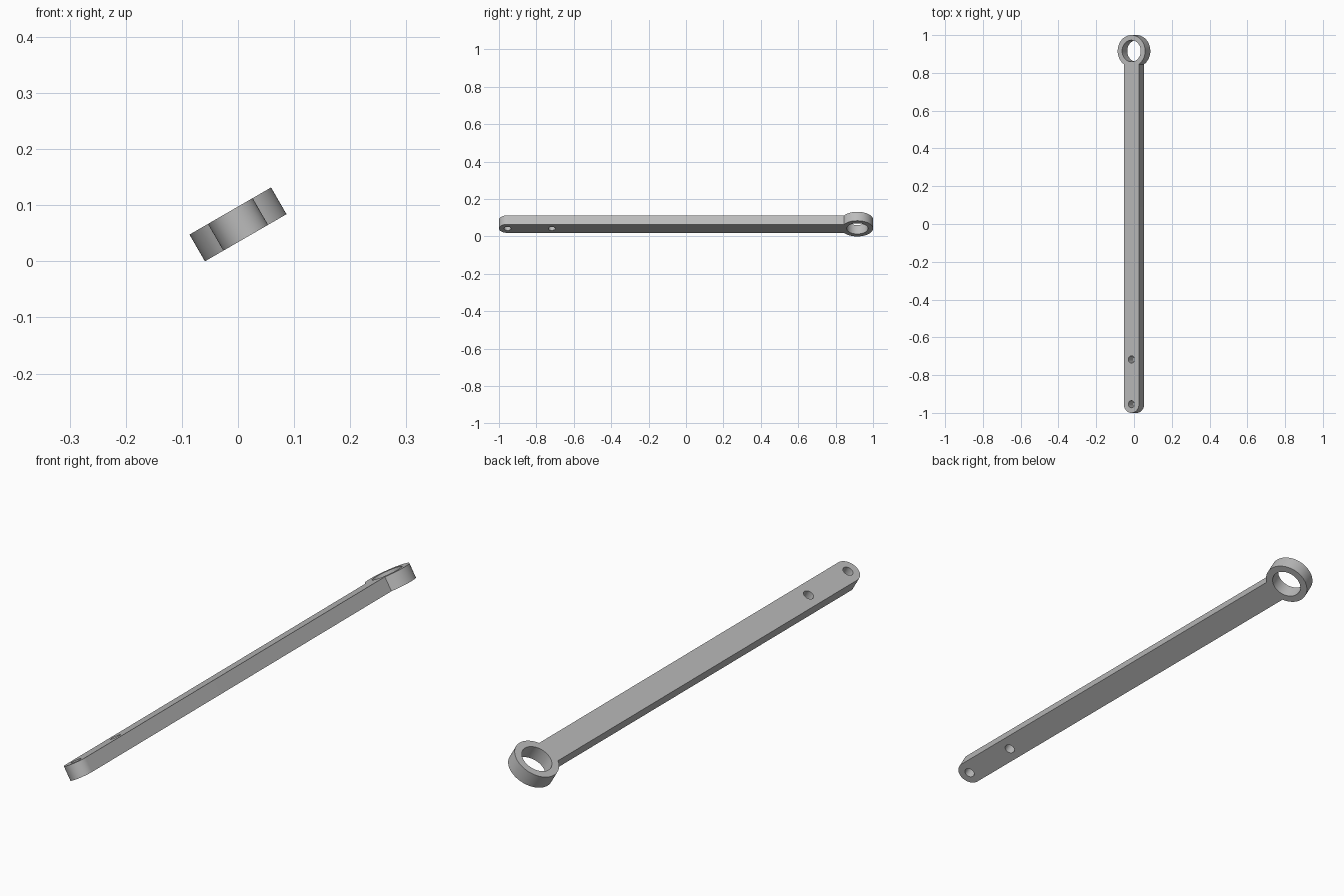
import bpy, bmesh
from math import sin, cos, pi, asin, radians
from mathutils import Matrix

cube = bpy.data.objects.get("Cube")
if cube:
    bpy.data.objects.remove(cube, do_unlink=True)

THICK = 0.055
BAR_R = 0.046
RING_R, BORE_R, RING_Y = 0.084, 0.057, 0.916
END_Y = BAR_R - 1
PIN_R = 0.019
PIN_YS = (END_Y, -0.717)


def arc(cy, r, start, end, n):
    """Points on an arc centred on the long axis."""
    angles = [start + (end - start) * i / n for i in range(n + 1)]
    return [(r * cos(a), cy + r * sin(a)) for a in angles]


def add_spline(curve, points):
    spline = curve.splines.new("POLY")
    spline.points.add(len(points) - 1)
    for p, (x, y) in zip(spline.points, points):
        p.co = (x, y, 0, 1)
    spline.use_cyclic_u = True


# Flat outline: ring head, straight bar and rounded tail, with holes
profile = bpy.data.curves.new("arm_profile", "CURVE")
profile.dimensions = "2D"
profile.fill_mode = "BOTH"
profile.extrude = THICK / 2
neck = asin(BAR_R / RING_R)
head = arc(RING_Y, RING_R, neck - pi / 2, 3 * pi / 2 - neck, 64)
tail = arc(END_Y, BAR_R, pi, 2 * pi, 32)
add_spline(profile, [(x, y) for x, y in arc(RING_Y, RING_R, neck - pi / 2, 3 * pi / 2 - neck, 64)] + tail)
add_spline(profile, arc(RING_Y, BORE_R, 0, 2 * pi, 64)[:-1])
for y in PIN_YS:
    add_spline(profile, arc(y, PIN_R, 0, 2 * pi, 32)[:-1])

arm = bpy.data.objects.new("link_arm", profile)
bpy.context.collection.objects.link(arm)
bpy.ops.object.select_all(action="DESELECT")
arm.select_set(True)
bpy.context.view_layer.objects.active = arm
bpy.ops.object.convert(target="MESH")
arm = bpy.context.object
arm.name = "link_arm"

# Weld the caps to the walls, tilt the arm about its length and rest it on the floor
bm = bmesh.new()
bm.from_mesh(arm.data)
bmesh.ops.remove_doubles(bm, verts=bm.verts, dist=0.0001)
bmesh.ops.recalc_face_normals(bm, faces=bm.faces)
bm.transform(Matrix.Rotation(radians(-30), 4, "Y"))
low = min(v.co.z for v in bm.verts)
bmesh.ops.translate(bm, verts=bm.verts, vec=(0, 0, -low))
bm.to_mesh(arm.data)
bm.free()

# Plain grey metal
grey = bpy.data.materials.new("grey_metal")
grey.use_nodes = True
colour = (0.5, 0.5, 0.5, 1)
grey.diffuse_color = colour
grey.node_tree.nodes["Principled BSDF"].inputs["Base Color"].default_value = colour
arm.data.materials.clear()
arm.data.materials.append(grey)
bpy.ops.object.shade_smooth_by_angle(angle=radians(30))
